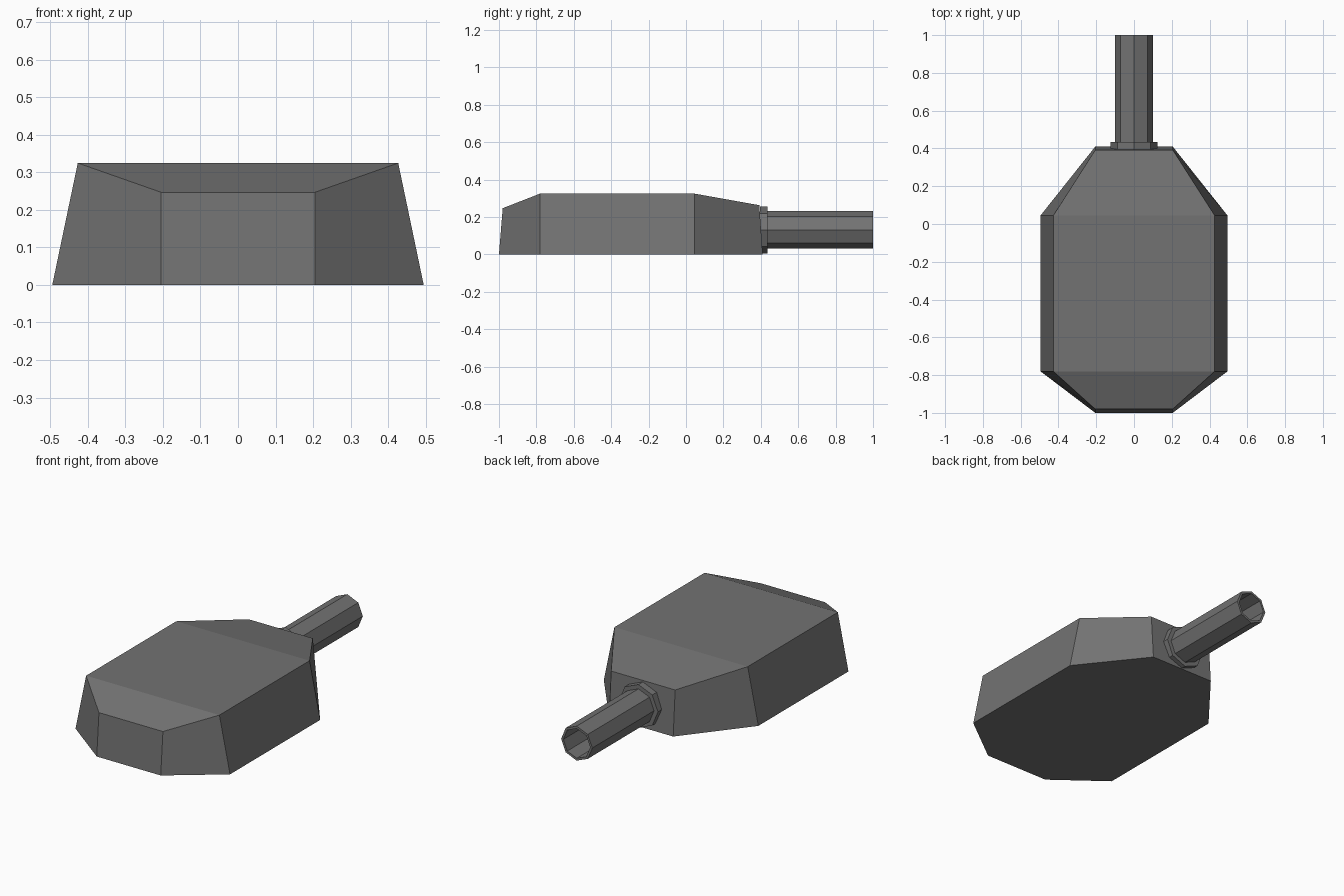
import bpy, bmesh, math

if "Cube" in bpy.data.objects:
    bpy.data.objects.remove(bpy.data.objects["Cube"])

grey = bpy.data.materials.new("dark_grey")
grey.diffuse_color = (0.17, 0.17, 0.17, 1)
grey.use_nodes = True
grey.node_tree.nodes["Principled BSDF"].inputs["Base Color"].default_value = grey.diffuse_color


def make_object(name, bm):
    bmesh.ops.recalc_face_normals(bm, faces=bm.faces)
    mesh = bpy.data.meshes.new(name)
    bm.to_mesh(mesh)
    bm.free()
    mesh.materials.append(grey)
    ob = bpy.data.objects.new(name, mesh)
    bpy.context.collection.objects.link(ob)
    return ob


def tube(name, outer, inner, y0, y1, z, sides=8):
    """Hollow octagonal tube along y, with corners on the axes."""
    bm = bmesh.new()
    rings = []
    for r, y in ((outer, y0), (outer, y1), (inner, y1), (inner, y0)):
        rings.append([bm.verts.new((r * math.cos(math.tau * i / sides), y,
                                    z + r * math.sin(math.tau * i / sides)))
                      for i in range(sides)])
    for k in range(4):
        a, b = rings[k], rings[(k + 1) % 4]
        for i in range(sides):
            j = (i + 1) % sides
            bm.faces.new((a[i], a[j], b[j], b[i]))
    return make_object(name, bm)


# Body: four cross rows from front to back
# (bottom half width, bottom y, top half width, top y, top z)
rows = [(0.205, -1.0, 0.205, -0.98, 0.247),
        (0.495, -0.78, 0.427, -0.78, 0.325),
        (0.495, 0.045, 0.427, 0.045, 0.325),
        (0.205, 0.41, 0.205, 0.392, 0.263)]
bm = bmesh.new()
loops = []
for bw, by, tw, ty, tz in rows:
    loops.append([bm.verts.new(p) for p in
                  ((-bw, by, 0), (bw, by, 0), (tw, ty, tz), (-tw, ty, tz))])
for a, b in zip(loops, loops[1:]):
    for i in range(1, 4):                      # sides and top
        j = (i + 1) % 4
        bm.faces.new((a[i], a[j], b[j], b[i]))
bm.faces.new(loops[0])
bm.faces.new(loops[-1])
bm.faces.new([l[0] for l in loops] + [l[1] for l in reversed(loops)])  # underside
make_object("body", bm)

# Barrel and the collar where it enters the body
tube("barrel", 0.1, 0.086, 0.395, 1.0, 0.131)
tube("collar", 0.125, 0.095, 0.395, 0.435, 0.131)
